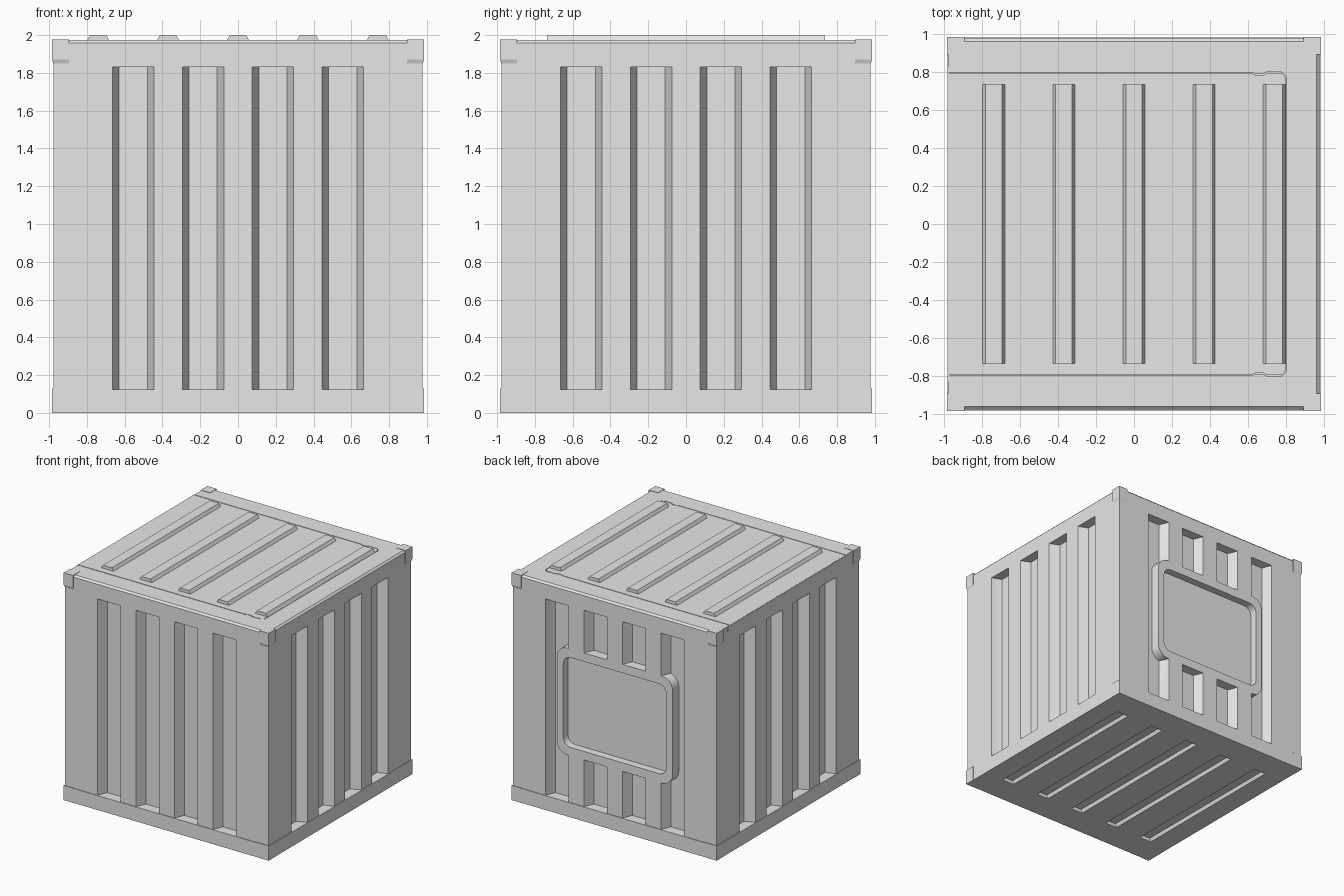
import bpy, bmesh, math
from mathutils import Matrix

if "Cube" in bpy.data.objects:
    bpy.data.objects.remove(bpy.data.objects["Cube"], do_unlink=True)

# One painted steel colour
GREY = (0.8, 0.8, 0.8, 1)
steel = bpy.data.materials.new("grey_steel")
steel.use_nodes = True
steel.diffuse_color = GREY
steel.node_tree.nodes["Principled BSDF"].inputs["Base Color"].default_value = GREY

WALL, PROUD, TOP = 0.978, 0.985, 1.973
PITCH = 0.37
DEPTH = 0.085


def add_prism(bm, pts, lo, hi, axis="z"):
    """Extrude a flat outline along one axis between lo and hi."""
    place = {"z": lambda u, v, w: (u, v, w), "y": lambda u, v, w: (u, w, v)}[axis]
    rings = [[bm.verts.new(place(u, v, w)) for u, v in pts] for w in (lo, hi)]
    bm.faces.new(rings[0])
    bm.faces.new(rings[1])
    for i in range(len(pts)):
        j = (i + 1) % len(pts)
        bm.faces.new((rings[0][i], rings[0][j], rings[1][j], rings[1][i]))


def finish(name, bm):
    bmesh.ops.recalc_face_normals(bm, faces=bm.faces[:])
    mesh = bpy.data.meshes.new(name)
    bm.to_mesh(mesh)
    bm.free()
    mesh.materials.append(steel)
    obj = bpy.data.objects.new(name, mesh)
    bpy.context.collection.objects.link(obj)
    return obj


def prism(name, pts, lo, hi, axis="z"):
    bm = bmesh.new()
    add_prism(bm, pts, lo, hi, axis)
    return finish(name, bm)


def rect(x0, x1, y0, y1):
    return [(x0, y0), (x1, y0), (x1, y1), (x0, y1)]


def arc(cx, cy, r, start, n=6):
    return [(cx + r * math.cos(a), cy + r * math.sin(a))
            for a in (start + math.pi / 2 * i / n for i in range(n + 1))]


def rounded_rect(hw, hh, r, cy):
    pts = []
    for k, (sx, sy) in enumerate(((1, 1), (-1, 1), (-1, -1), (1, -1))):
        pts += arc(sx * (hw - r), cy + sy * (hh - r), r, k * math.pi / 2)
    return pts


def cut(target, cutter):
    """Subtract the cutter and remove it."""
    mod = target.modifiers.new("cut", "BOOLEAN")
    mod.operation, mod.solver, mod.object = "DIFFERENCE", "EXACT", cutter
    bpy.context.view_layer.update()
    deps = bpy.context.evaluated_depsgraph_get()
    mesh = bpy.data.meshes.new_from_object(target.evaluated_get(deps))
    target.modifiers.clear()
    target.data = mesh
    bpy.data.objects.remove(cutter, do_unlink=True)


def lid_outline(gap, x_min):
    """U-shaped hatch outline with a small notch and rounded corners."""
    half = [(x_min, 0.8), (0.62, 0.8), (0.645, 0.791), (0.68, 0.791), (0.70, 0.803)]
    half = [(x, y - gap) for x, y in half]
    half += reversed(arc(0.765, 0.763, 0.04 - gap, 0))
    return half + [(x, -y) for x, y in reversed(half)]


# Body: box with chamfered roof edges (not on the hatch side) and soft posts
bm = bmesh.new()
add_prism(bm, rect(-WALL, WALL, -WALL, WALL), 0, TOP)
bmesh.ops.recalc_face_normals(bm, faces=bm.faces[:])
top_edges = [e for e in bm.edges if all(v.co.z > 1 for v in e.verts)
             and any(v.co.x > 0 for v in e.verts)]
bmesh.ops.bevel(bm, geom=top_edges, offset=0.015, segments=1, affect="EDGES")
body = finish("container_body", bm)

# Corrugation grooves, four per wall; the back ones stop at the window frame
groove = [(-0.118, -0.02), (0.118, -0.02), (0.11, 0), (0.075, DEPTH),
          (-0.075, DEPTH), (-0.11, 0)]
FRAME_Z = 0.995
for side in range(4):
    bm = bmesh.new()
    for i in range(4):
        cx = (i - 1.5) * PITCH
        add_prism(bm, [(cx + u, v - WALL) for u, v in groove], 0.125, 1.83)
    bmesh.ops.rotate(bm, verts=bm.verts[:], cent=(0, 0, 0),
                     matrix=Matrix.Rotation(side * math.pi / 2, 3, "Z"))
    cutter = finish("groove_cutter", bm)
    if side == 2:
        cut(cutter, prism("frame_block", rounded_rect(0.557, 0.465, 0.1, FRAME_Z),
                          0.8, 1.1, "y"))
    cut(body, cutter)

# Recessed sign panel in the back frame
cut(body, prism("panel_cutter", rounded_rect(0.495, 0.39, 0.07, FRAME_Z),
                WALL - 0.065, 1.1, "y"))

# Stacking slots under the floor
bm = bmesh.new()
for i in range(5):
    cx = (i - 2) * PITCH
    add_prism(bm, [(cx - 0.062, -0.01), (cx + 0.062, -0.01), (cx + 0.046, 0.03),
                   (cx - 0.046, 0.03)], -0.735, 0.735, "y")
cut(body, finish("slot_cutter", bm))

# Roof hatch set into its pocket, leaving a fine seam
cut(body, prism("hatch_cutter", lid_outline(0, -1.1), TOP - 0.02, 2.1))
prism("roof_hatch", lid_outline(0.006, -WALL), TOP - 0.03, TOP)
prism("hatch_lip", rect(-0.983, -0.974, -0.83, 0.83), TOP - 0.04, TOP - 0.001)

# Roof ribs
for i in range(5):
    cx = (i - 2) * PITCH
    prism("roof_rib", [(cx - 0.06, TOP - 0.003), (cx + 0.06, TOP - 0.003),
                       (cx + 0.043, 2.0), (cx - 0.043, 2.0)], -0.735, 0.735, "y")

# Bottom rails, one per side
for side in range(4):
    bm = bmesh.new()
    add_prism(bm, rect(-0.983, 0.983, -0.983, -WALL), 0, 0.125)
    bmesh.ops.rotate(bm, verts=bm.verts[:], cent=(0, 0, 0),
                     matrix=Matrix.Rotation(side * math.pi / 2, 3, "Z"))
    finish("bottom_rail", bm)

# Corner fittings, with the upper ones tapering into the posts
for sx in (-1, 1):
    for sy in (-1, 1):
        plan = rect(sx * 0.895, sx * PROUD, sy * 0.895, sy * PROUD)
        prism("bottom_corner_fitting", plan, 0, 0.128)
        fitting = prism("top_corner_fitting", plan, 1.87, TOP + 0.003)
        bm = bmesh.new()
        bm.from_mesh(fitting.data)
        low = [f for f in bm.faces if f.calc_center_median().z < 1.88]
        ext = bmesh.ops.extrude_face_region(bm, geom=low)["geom"]
        bmesh.ops.delete(bm, geom=low, context="FACES")
        for v in ext:
            if isinstance(v, bmesh.types.BMVert):
                v.co.z -= 0.02
                v.co.x = max(-WALL, min(WALL, v.co.x))
                v.co.y = max(-WALL, min(WALL, v.co.y))
        bmesh.ops.recalc_face_normals(bm, faces=bm.faces[:])
        bm.to_mesh(fitting.data)
        bm.free()

# Smooth only the rounded corners
bpy.ops.object.select_all(action="DESELECT")
body.select_set(True)
bpy.context.view_layer.objects.active = body
bpy.ops.object.shade_smooth_by_angle(angle=math.radians(25))
